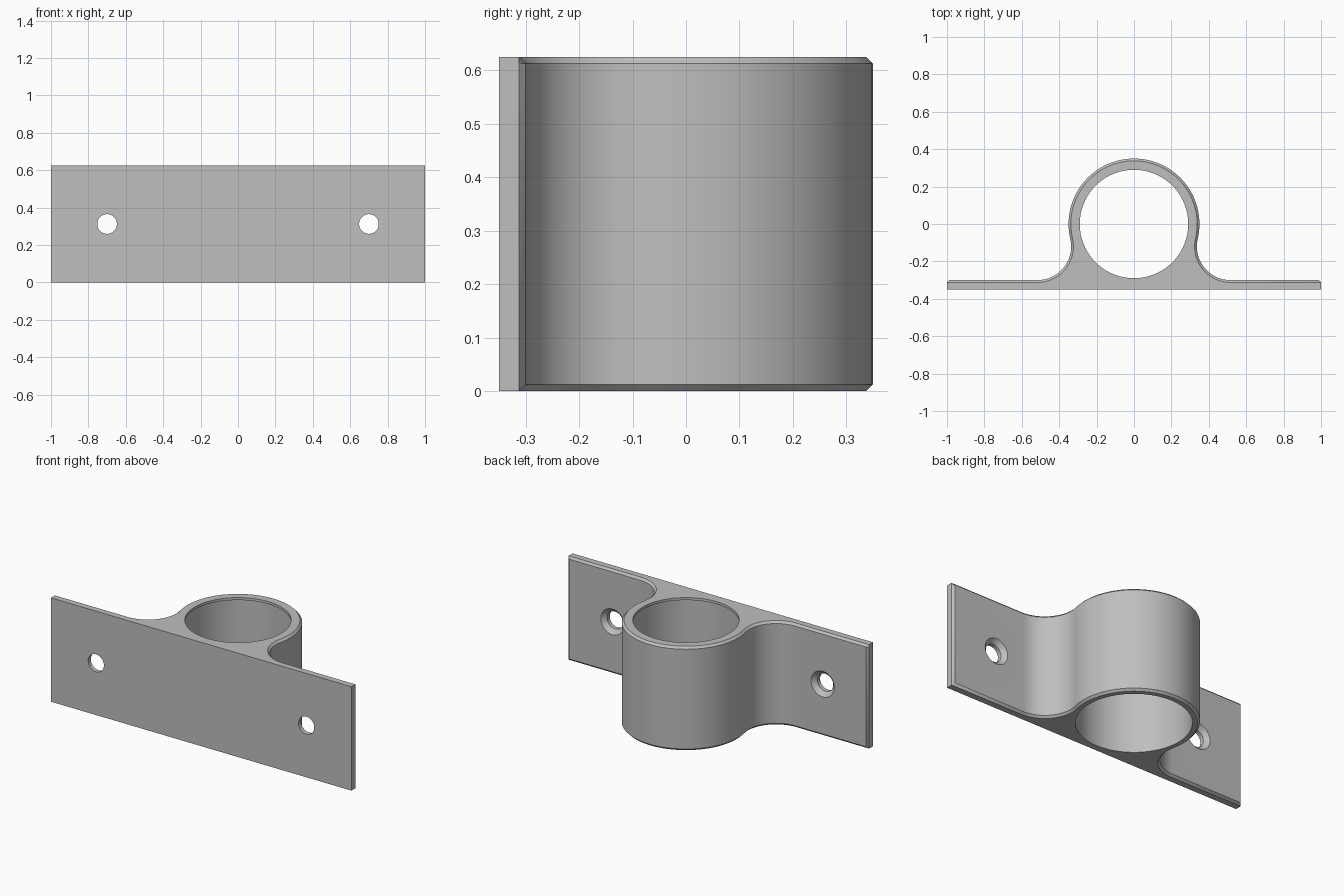
import bpy, bmesh, math
from mathutils import Matrix

if "Cube" in bpy.data.objects:
    bpy.data.objects.remove(bpy.data.objects["Cube"])

H = 0.625           # height
R = 0.35            # ring outer radius
FRONT, BACK = -0.35, -0.30   # plate front and back
FR = 0.18           # fillet radius between plate and ring
CH = 0.0125         # chamfer on the outer rim
FY = BACK + FR
FX = math.sqrt((R + FR) ** 2 - FY ** 2)   # fillet centre, tangent to ring and plate
TANGENT = math.atan2(FY, FX)

steel = bpy.data.materials.new("grey_steel")
steel.diffuse_color = (0.52, 0.52, 0.52, 1)
steel.use_nodes = True
steel.node_tree.nodes["Principled BSDF"].inputs["Base Color"].default_value = steel.diffuse_color


def outline(inset):
    """Plan outline of the bracket, with its rear chain moved inward."""
    right = [(1, FRONT), (1, BACK - CH), (1 - CH, BACK - inset)]
    for i in range(21):                       # concave fillet
        a = math.radians(270) + (TANGENT + math.pi - math.radians(270)) * i / 20
        right.append((FX + (FR + inset) * math.cos(a), FY + (FR + inset) * math.sin(a)))
    for i in range(1, 33):                    # quarter-plus of the ring
        a = TANGENT + (math.pi / 2 - TANGENT) * i / 32
        right.append(((R - inset) * math.cos(a), (R - inset) * math.sin(a)))
    return right + [(-x, y) for x, y in reversed(right[:-1])]


def make_object(name, bm):
    bmesh.ops.recalc_face_normals(bm, faces=bm.faces)
    mesh = bpy.data.meshes.new(name)
    bm.to_mesh(mesh)
    bm.free()
    mesh.materials.append(steel)
    ob = bpy.data.objects.new(name, mesh)
    bpy.context.collection.objects.link(ob)
    return ob


def skin(name, rings):
    """Closed solid through a stack of matching point rings."""
    bm = bmesh.new()
    loops = [[bm.verts.new(p) for p in ring] for ring in rings]
    for lo, hi in zip(loops, loops[1:]):
        for i in range(len(lo)):
            j = (i + 1) % len(lo)
            bm.faces.new((lo[i], lo[j], hi[j], hi[i]))
    bm.faces.new(loops[0])
    bm.faces.new(loops[-1])
    return make_object(name, bm)


def turned(name, profile, n, matrix):
    """Turned cutter from (radius, height) pairs."""
    ob = skin(name, [[(r * math.cos(math.tau * i / n), r * math.sin(math.tau * i / n), h)
                      for i in range(n)] for r, h in profile])
    ob.data.transform(matrix)
    ob.hide_render = True
    return ob


# Bracket body: plate, fillets and ring with chamfered rims
bracket = skin("pipe_bracket", [[(x, y, z) for x, y in outline(c)]
                                for c, z in ((CH, 0), (0, CH), (0, H - CH), (CH, H))])

# Bore with a narrow stop lip at the top
cutters = [turned("bore_cutter", [(0.31, -0.1), (0.31, H - 0.015), (0.29, H - 0.015),
                                  (0.29, H + 0.1)], 96, Matrix())]

# Countersunk screw holes, opening towards the rear
for side in (-1, 1):
    place = Matrix.Translation((side * 0.7, 0, H / 2)) @ Matrix.Rotation(-math.pi / 2, 4, 'X')
    cutters.append(turned("screw_hole_cutter", [(0.0525, FRONT - 0.05), (0.0525, BACK - 0.025),
                                                (0.0775, BACK), (0.0775, BACK + 0.05)], 40, place))

bpy.context.view_layer.objects.active = bracket
bracket.select_set(True)
for cutter in cutters:
    mod = bracket.modifiers.new("cut", 'BOOLEAN')
    mod.operation = 'DIFFERENCE'
    mod.solver = 'EXACT'
    mod.object = cutter
    bpy.ops.object.modifier_apply(modifier=mod.name)
    bpy.data.objects.remove(cutter)

bpy.ops.object.shade_smooth_by_angle(angle=math.radians(30))
